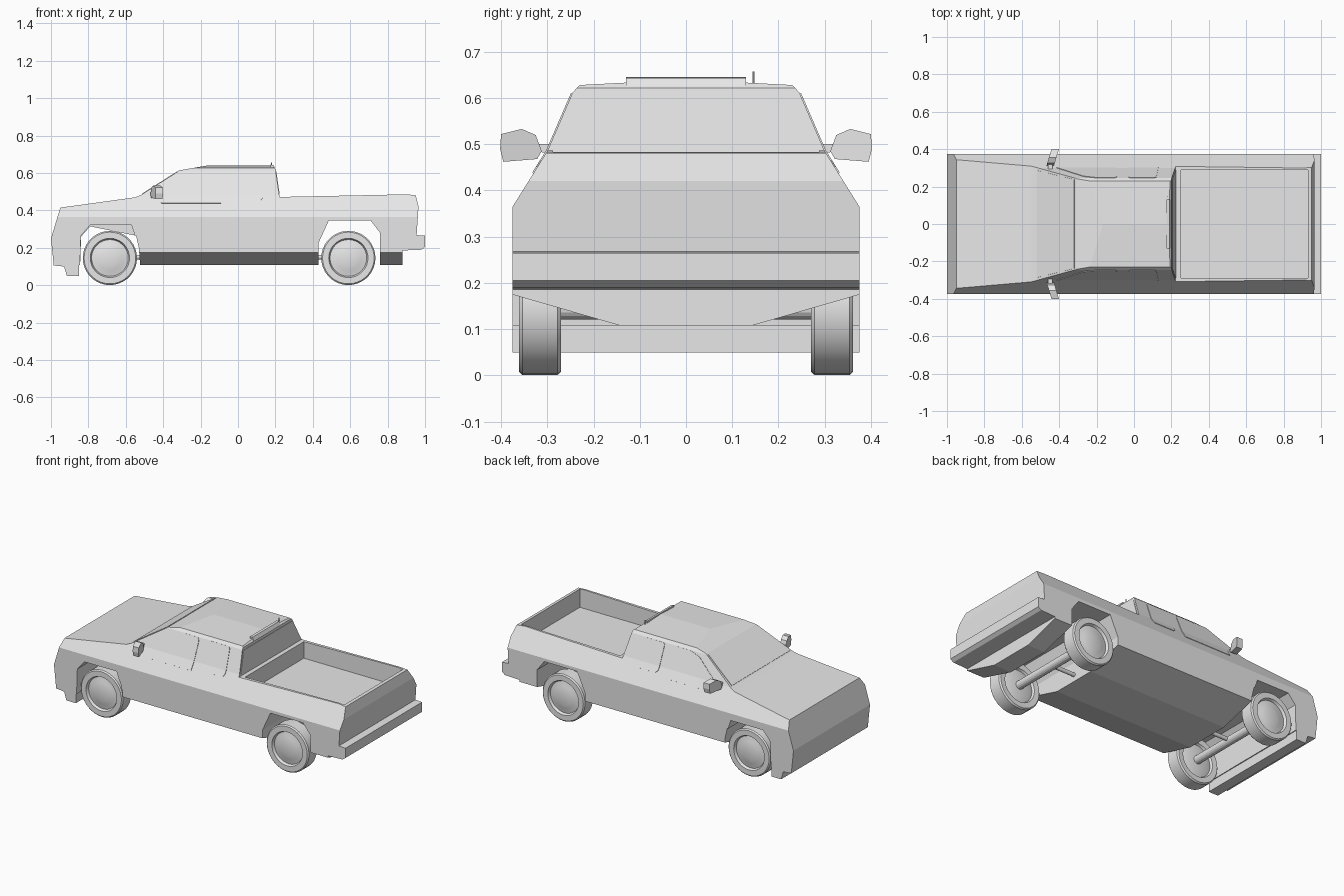
import bpy, bmesh, math
from mathutils import Matrix, Vector

if "Cube" in bpy.data.objects:
    bpy.data.objects.remove(bpy.data.objects["Cube"], do_unlink=True)

grey = bpy.data.materials.new("plain grey")
grey.use_nodes = True
grey.diffuse_color = (0.8, 0.8, 0.8, 1)
grey.node_tree.nodes["Principled BSDF"].inputs["Base Color"].default_value = (0.8, 0.8, 0.8, 1)


def finish(name, bm):
    bmesh.ops.recalc_face_normals(bm, faces=bm.faces[:])
    mesh = bpy.data.meshes.new(name)
    bm.to_mesh(mesh)
    bm.free()
    mesh.materials.append(grey)
    ob = bpy.data.objects.new(name, mesh)
    bpy.context.collection.objects.link(ob)
    return ob


def prism(name, pts, axis, a, b):
    """Extrude an outline: axis 'y' takes (x, z) points, axis 'x' takes (y, z)."""
    bm = bmesh.new()
    place = (lambda p, t: (p[0], t, p[1])) if axis == 'y' else (lambda p, t: (t, p[0], p[1]))
    face = bm.faces.new([bm.verts.new(place(p, a)) for p in pts])
    ext = bmesh.ops.extrude_face_region(bm, geom=[face])
    step = Vector((0, b - a, 0)) if axis == 'y' else Vector((b - a, 0, 0))
    bmesh.ops.translate(bm, vec=step, verts=[v for v in ext["geom"] if isinstance(v, bmesh.types.BMVert)])
    return finish(name, bm)


def activate(ob):
    bpy.ops.object.select_all(action='DESELECT')
    ob.select_set(True)
    bpy.context.view_layer.objects.active = ob


def cut(ob, tool, operation='DIFFERENCE'):
    tool.hide_render = True
    mod = ob.modifiers.new("cut", 'BOOLEAN')
    mod.operation, mod.solver, mod.object = operation, 'EXACT', tool
    activate(ob)
    bpy.ops.object.modifier_apply(modifier=mod.name)
    bpy.data.objects.remove(tool, do_unlink=True)


def cylinder(name, p, q, r, sides=16):
    p, q = Vector(p), Vector(q)
    bm = bmesh.new()
    rot = (q - p).to_track_quat('Z', 'Y').to_matrix().to_4x4()
    bmesh.ops.create_cone(bm, cap_ends=True, segments=sides, radius1=r, radius2=r,
                          depth=(q - p).length, matrix=Matrix.Translation((p + q) / 2) @ rot)
    return finish(name, bm)


def plate(name, rows, thickness=0.006):
    """Thin panel lofted between rows of (left point, right point)."""
    bm = bmesh.new()
    vs = [[bm.verts.new(p) for p in row] for row in rows]
    for lo, hi in zip(vs, vs[1:]):
        bm.faces.new((lo[0], lo[1], hi[1], hi[0]))
    ob = finish(name, bm)
    mod = ob.modifiers.new("thickness", 'SOLIDIFY')
    mod.thickness, mod.offset = thickness, 0
    activate(ob)
    bpy.ops.object.modifier_apply(modifier=mod.name)
    return ob


# Body: side profile intersected with the cross-section
side = [(-1, .25), (-.95, .415), (-.55, .47), (-.52, .482), (-.31, .615), (-.16, .641),
        (.18, .641), (.20, .622), (.222, .472), (.90, .486), (.95, .481), (.965, .42), (.955, .268),
        (1, .265), (1, .205), (.98, .19), (.88, .186), (.88, .108), (-.85, .108),
        (-.85, .05), (-.915, .05), (-.93, .10), (-.985, .106)]
half = [(.23, .628), (.245, .612), (.30, .485), (.375, .365), (.375, .04)]
section = [(0, .64)] + half + [(-y, z) for y, z in reversed(half)]
body = prism("body", side, 'y', -.5, .5)
cut(body, prism("section_tool", section, 'x', -1.1, 1.1), 'INTERSECT')

# Sloping underside, outer wheel arches
for s in (-1, 1):
    cut(body, prism("sill_tool", [(s * .14, .107), (s * .40, .182), (s * .40, -.05), (s * .14, -.05)],
                    'x', -.6, .93))
    cut(body, prism("front_arch_tool", [(-.852, -.1), (-.84, .265), (-.79, .322), (-.57, .322),
                                        (-.535, .22), (-.51, -.1)], 'y', s * .2, s * .6))

# Full-width wheel wells and the load bed
cut(body, prism("front_well_tool", [(-.851, -.1), (-.839, .26), (-.79, .315), (-.545, .265),
                                    (-.53, .2), (-.508, -.1)], 'y', -.6, .6))
cut(body, prism("rear_well_tool", [(.43, -.1), (.43, .225), (.485, .345), (.71, .345),
                                   (.76, .28), (.76, -.1)], 'y', -.6, .6))
cut(body, prism("bed_tool", [(.25, .37), (.93, .37), (.93, .8), (.25, .8)], 'y', -.288, .288))


def side_y(z):
    """Half width of the cab side at height z."""
    if z < .485:
        return .30 + (.485 - z) * .075 / .12
    return .30 - (z - .485) * .055 / .127


# Side windows as rows of (z, front x, rear x)
windows = {"front_window": [(.437, -.41, -.09), (.485, -.415, -.09), (.592, -.27, -.09), (.61, -.20, -.10)],
           "rear_window": [(.45, -.015, .12), (.465, -.03, .13), (.485, -.03, .13), (.60, -.03, .12), (.61, -.02, .11)]}
for s, label in ((-1, "right"), (1, "left")):
    for name, rows in windows.items():
        plate(f"{label}_{name}", [((a, s * side_y(z), z), (b, s * side_y(z), z)) for z, a, b in rows])

# Windscreen and back window
plate("windscreen", [((-.512, -.285, .487), (-.512, .285, .487)), ((-.318, -.238, .61), (-.318, .238, .61))])
plate("back_window", [((.2203, -.29, .485), (.2203, .29, .485)), ((.202, -.237, .607), (.202, .237, .607))])

# Door mirrors
mirror = [(.312, .485), (.325, .52), (.355, .533), (.40, .522), (.402, .49), (.395, .462), (.322, .468)]
for s, label in ((-1, "right"), (1, "left")):
    head = prism(f"{label}_mirror", [(s * y, z) for y, z in mirror], 'x', -.02, .02)
    for v in head.data.vertices:
        v.co.x += -.435 + (abs(v.co.y) - .355) * .3
    prism(f"{label}_mirror_arm", [(s * .29, .48), (s * .29, .50), (s * .33, .50), (s * .33, .485)],
          'x', -.46, -.435)

# Roof aerial and high brake light
cylinder("aerial", (.178, .146, .61), (.18, .146, .657), .0025, 8)
prism("brake_light", [(.175, .632), (.175, .645), (.19, .643), (.199, .625)], 'y', -.13, .13)

# Wheels: lathed tyre with recessed rim and domed hub, as (radius, distance outward)
profile = [(0, .275), (.06, .275), (.098, .285), (.105, .272), (.138, .27), (.145, .278),
           (.145, .354), (.138, .361), (.105, .361), (.098, .345), (.066, .352), (.045, .358), (0, .358)]
for x, end in ((-.685, "front"), (.59, "rear")):
    for s, label in ((-1, "right"), (1, "left")):
        bm = bmesh.new()
        vs = [bm.verts.new((r, s * y, 0)) for r, y in profile]
        edges = [bm.edges.new(p) for p in zip(vs, vs[1:])]
        bmesh.ops.spin(bm, geom=vs + edges, cent=(0, 0, 0), axis=(0, 1, 0),
                       angle=math.tau, steps=36, use_merge=True)
        bmesh.ops.remove_doubles(bm, verts=bm.verts[:], dist=1e-4)
        bmesh.ops.translate(bm, vec=(x, 0, .146), verts=bm.verts[:])
        wheel = finish(f"{end}_{label}_wheel", bm)
        activate(wheel)
        bpy.ops.object.shade_smooth_by_angle(angle=math.radians(25))
    cylinder(f"{end}_axle", (x, -.28, .146), (x, .28, .146), .025)

# Drive shaft linking the axles
cylinder("drive_shaft", (-.685, 0, .15), (.59, 0, .15), .012)
